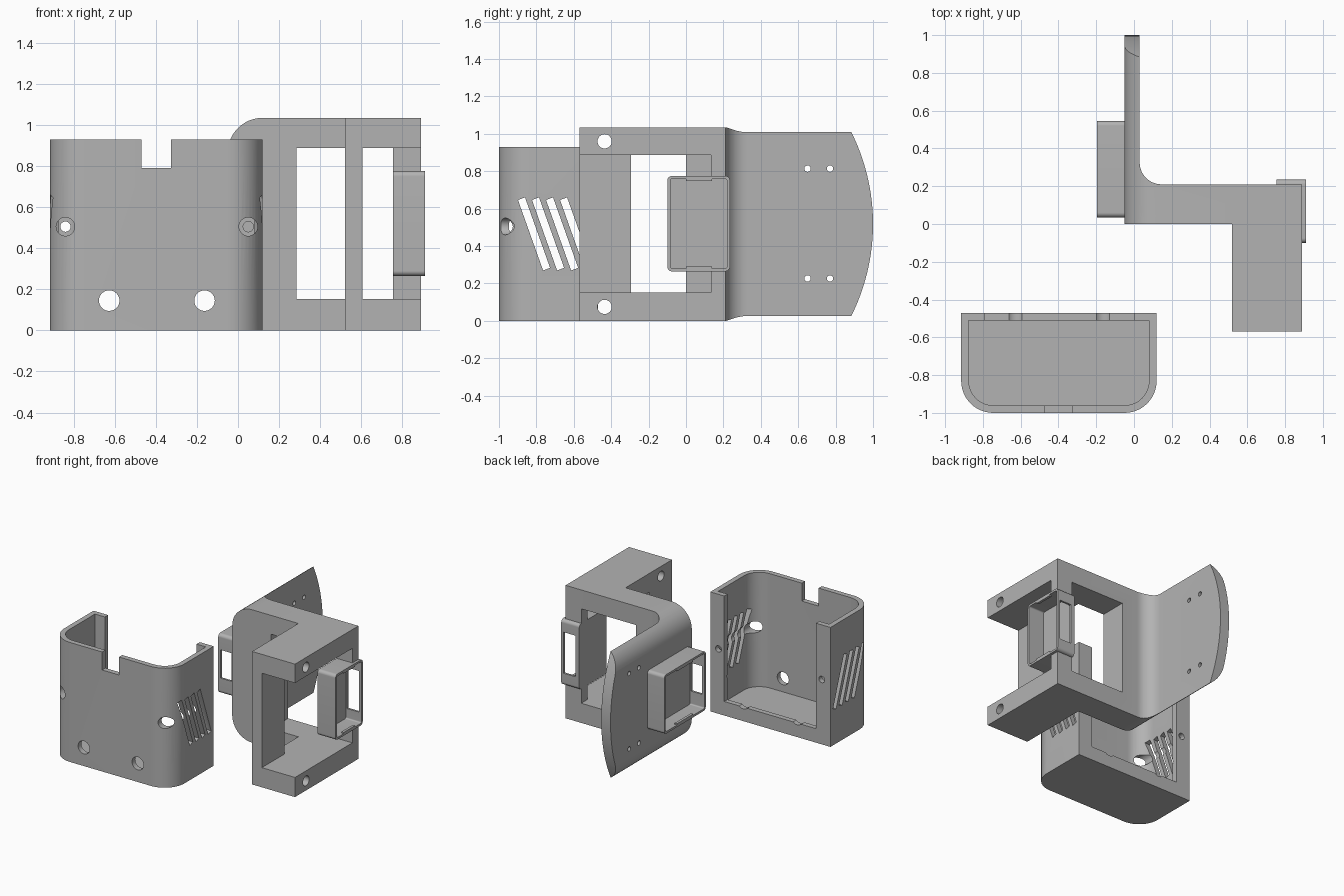
import bpy, bmesh, math

if "Cube" in bpy.data.objects:
    bpy.data.objects.remove(bpy.data.objects["Cube"])

grey = bpy.data.materials.new("plain_grey")
grey.diffuse_color = (0.45, 0.45, 0.45, 1)
grey.use_nodes = True
grey.node_tree.nodes["Principled BSDF"].inputs["Base Color"].default_value = grey.diffuse_color


def prism(name, pts, axis, lo, hi):
    """Extrude a 2D outline along an axis: x uses (y, z), y uses (x, z), z uses (x, y)."""
    place = {"x": lambda a, b, c: (c, a, b),
             "y": lambda a, b, c: (a, c, b),
             "z": lambda a, b, c: (a, b, c)}[axis]
    bm = bmesh.new()
    face = bm.faces.new([bm.verts.new(place(a, b, lo)) for a, b in pts])
    top = bmesh.ops.extrude_face_region(bm, geom=[face])["geom"]
    verts = [v for v in top if isinstance(v, bmesh.types.BMVert)]
    bmesh.ops.translate(bm, verts=verts, vec=place(0, 0, hi - lo))
    bmesh.ops.recalc_face_normals(bm, faces=bm.faces)
    mesh = bpy.data.meshes.new(name)
    bm.to_mesh(mesh)
    bm.free()
    mesh.materials.append(grey)
    ob = bpy.data.objects.new(name, mesh)
    bpy.context.collection.objects.link(ob)
    return ob


def arc(cx, cy, r, a0, a1, n=12):
    steps = [math.radians(a0 + (a1 - a0) * i / n) for i in range(n + 1)]
    return [(cx + r * math.cos(t), cy + r * math.sin(t)) for t in steps]


def rounded(a0, a1, b0, b1, radii):
    """Rectangle with corner radii in the order low-low, high-low, high-high, low-high."""
    corners = [(a0, b0, 1, 1, 180), (a1, b0, -1, 1, 270),
               (a1, b1, -1, -1, 0), (a0, b1, 1, -1, 90)]
    pts = []
    for (a, b, sa, sb, t), r in zip(corners, radii):
        pts += arc(a + sa * r, b + sb * r, r, t, t + 90) if r else [(a, b)]
    return pts


def box(name, x0, x1, y0, y1, z0, z1):
    return prism(name, rounded(x0, x1, y0, y1, (0, 0, 0, 0)), "z", z0, z1)


def hole(axis, a, b, r, lo, hi):
    return prism("hole", arc(a, b, r, 0, 360, 32)[:-1], axis, lo, hi)


def combine(ob, other, op="DIFFERENCE"):
    mod = ob.modifiers.new("bool", "BOOLEAN")
    mod.operation, mod.solver, mod.object = op, "EXACT", other
    bpy.context.view_layer.objects.active = ob
    bpy.ops.object.modifier_apply(modifier=mod.name)
    bpy.data.objects.remove(other)


def smooth(ob):
    bpy.ops.object.select_all(action="DESELECT")
    ob.select_set(True)
    bpy.context.view_layer.objects.active = ob
    bpy.ops.object.shade_smooth_by_angle(angle=math.radians(30))


# Open-topped case with rounded front corners
case = prism("case", rounded(-0.915, 0.12, -1, -0.47, (0.17, 0.17, 0, 0)), "z", 0, 0.93)
combine(case, prism("cavity", rounded(-0.875, 0.08, -0.96, -0.51, (0.13, 0.13, 0, 0)), "z", 0.04, 1.1))
combine(case, box("rear_opening", -0.79, 0.0, -0.55, -0.4, 0.109, 1.1))
combine(case, box("cable_notch", -0.47, -0.325, -1.1, -0.9, 0.79, 1.1))
for x in (-0.627, -0.163):
    combine(case, hole("y", x, 0.145, 0.05, -1.1, -0.4))
for x in (-0.84, 0.05):
    combine(case, hole("y", x, 0.505, 0.045, -1.1, -0.6))
    combine(case, hole("y", x, 0.505, 0.025, -0.6, -0.4))

# Slanted vent slots through both side walls
tilt = math.radians(19.6)
for i in range(4):
    cy, cz = -0.8125 + 0.075 * i, 0.465
    pts = []
    for u, w in ((-0.02, -0.2), (0.02, -0.2), (0.02, 0.2), (-0.02, 0.2)):
        pts.append((cy + u * math.cos(tilt) - w * math.sin(tilt),
                    cz + u * math.sin(tilt) + w * math.cos(tilt)))
    combine(case, prism("slot", pts, "x", -1.1, 0.3))
smooth(case)

# Bracket: L-shaped outline with a fillet, rounded left edges and a curved plate end
outline = [(-0.05, 0), (0.89, 0), (0.89, 0.21)]
outline += arc(0.145, 0.325, 0.115, 270, 180) + [(0.03, 1.0), (-0.05, 1.0)]
bracket = prism("bracket", outline, "z", 0, 1.035)
combine(bracket, prism("side_shape", rounded(-0.05, 1, 0, 1.035, (0.17, 0, 0, 0.17)), "y", -0.2, 1.2), "INTERSECT")
combine(bracket, prism("end_shape", arc(-0.1, 0.518, 1.1, 0, 360, 128)[:-1], "x", -0.3, 1.2), "INTERSECT")
combine(bracket, box("leg", 0.52, 0.89, -0.57, 0.1, 0, 1.035), "UNION")

# Openings that leave the pillar, rear column and the two slabs
for x0, x1, y0, y1 in ((0.285, 0.755, -0.295, 0.3),
                       (0.605, 0.95, -0.65, 0.135),
                       (0.45, 0.95, -0.295, 0.135)):
    combine(bracket, box("opening", x0, x1, y0, y1, 0.153, 0.888))
combine(bracket, box("column_gap", 0.765, 0.95, 0.1, 0.3, 0.272, 0.768))

# Screw holes in the slabs and the plate
for z in (0.075, 0.96):
    combine(bracket, hole("x", -0.435, z, 0.038, 0.4, 1))
for y in (0.65, 0.77):
    for z in (0.227, 0.814):
        combine(bracket, hole("x", y, z, 0.017, -0.2, 0.2))
smooth(bracket)


def holder(name, y0, y1, z0, z1, back, rim, window):
    """Shallow tray opening away from its back, with one windowed end wall."""
    s = 1 if rim > back else -1
    w = 0.016
    tray = prism(name, rounded(y0, y1, z0, z1, (0.025,) * 4), "x", min(back, rim), max(back, rim))
    ends = sorted((back + s * 0.02, rim + s * 0.1))
    combine(tray, prism("hollow", rounded(y0 + w, y1 - w, z0 + w, z1 - w, (0.01,) * 4), "x", *ends))
    combine(tray, box("window", *window))
    smooth(tray)


holder("side_holder", -0.1, 0.235, 0.265, 0.775, 0.755, 0.91,
       (0.785, 0.89, 0.18, 0.3, 0.36, 0.68))
holder("plate_holder", 0.035, 0.545, 0.29, 0.75, -0.05, -0.195,
       (-0.175, -0.08, -0.05, 0.1, 0.41, 0.63))

# Small retaining clips along the holder rims
for z in (0.279, 0.749):
    box("side_clip", 0.89, 0.91, 0.0, 0.14, z, z + 0.012)
for z in (0.304, 0.724):
    box("plate_clip", -0.195, -0.175, 0.19, 0.39, z, z + 0.012)
